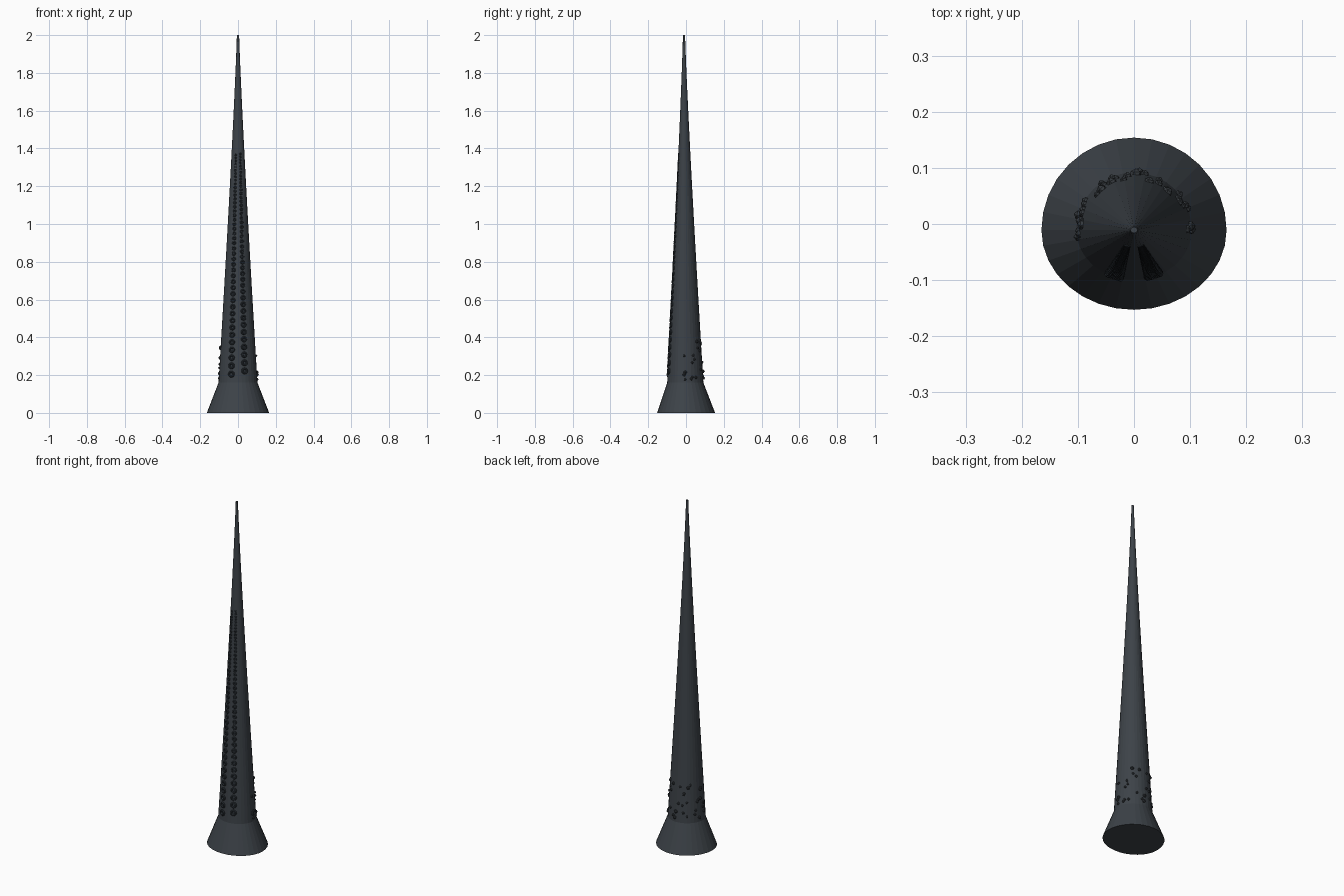
import bpy, bmesh, math, random
from mathutils import Vector, Matrix

if "Cube" in bpy.data.objects:
    bpy.data.objects.remove(bpy.data.objects["Cube"])

random.seed(4)
CY = -0.011          # axis of the tentacle
SIDES = 32
FRONT = 0.86         # front half is flattened


def material(name, rgb):
    m = bpy.data.materials.new(name)
    m.diffuse_color = (*rgb, 1)
    m.use_nodes = True
    m.node_tree.nodes["Principled BSDF"].inputs["Base Color"].default_value = m.diffuse_color
    return m


skin = material("dark slate skin", (0.046, 0.055, 0.065))
sucker_mat = material("blue black sucker", (0.028, 0.036, 0.045))
bump_mat = material("charcoal bump", (0.034, 0.040, 0.046))


def radius(z):
    if z < 0.16:
        return 0.165 - (0.165 - 0.103) * z / 0.16
    return 0.006 + 0.097 * (1 - (z - 0.16) / 1.84) ** 1.15


def point(a, z):
    r = radius(z)
    y = math.sin(a) * r
    return Vector((math.cos(a) * r, CY + (y * FRONT if y < 0 else y), z))


def frame(a, z):
    # matrix placing local +z along the outward surface normal
    p = point(a, z)
    du = point(a + 0.01, z) - point(a - 0.01, z)
    dv = point(a, z + 0.01) - point(a, z - 0.01)
    n = du.cross(dv).normalized()
    return Matrix.Translation(p) @ n.to_track_quat('Z', 'Y').to_matrix().to_4x4()


def finish(bm, name, mat):
    bmesh.ops.recalc_face_normals(bm, faces=bm.faces)
    me = bpy.data.meshes.new(name)
    bm.to_mesh(me)
    bm.free()
    me.materials.append(mat)
    ob = bpy.data.objects.new(name, me)
    bpy.context.collection.objects.link(ob)
    return ob


def lathe(bm, rings, close_bottom=True):
    loops = [[bm.verts.new(p) for p in ring] for ring in rings]
    n = len(loops[0])
    for a, b in zip(loops, loops[1:]):
        for i in range(n):
            j = (i + 1) % n
            bm.faces.new((a[i], a[j], b[j], b[i]))
    if close_bottom:
        bm.faces.new(loops[0][::-1])
    bm.faces.new(loops[-1])


# tapering tentacle with flared root
bm = bmesh.new()
heights = [0, 0.08, 0.16] + [0.16 + 1.84 * i / 24 for i in range(1, 25)]
lathe(bm, [[point(2 * math.pi * i / SIDES, z) for i in range(SIDES)] for z in heights])
finish(bm, "tentacle_body", skin)

# two rows of cupped suckers shrinking towards the tip
bm = bmesh.new()
cup = [(1.0, -0.35), (1.0, 0.12), (0.82, 0.36), (0.58, 0.36), (0.38, 0.05)]
for side, z in ((-1, 0.205), (1, 0.222)):
    while z < 1.38:
        s = 0.018 * radius(z) / radius(0.2)
        m = frame(math.radians(-90 + side * 20.5), z)
        lathe(bm, [[m @ Vector((math.cos(t) * k * s, math.sin(t) * k * s, h * s))
                    for t in (2 * math.pi * i / 12 for i in range(12))]
                   for k, h in cup], False)
        z += 2.45 * s
finish(bm, "suckers", sucker_mat)

# scattered bumps around the back of the root
bm = bmesh.new()
for i in range(38):
    a = math.radians(random.uniform(-8, 188))
    z = 0.165 + 0.22 * random.random()
    bmesh.ops.create_icosphere(bm, subdivisions=1, radius=random.uniform(0.007, 0.011),
                               matrix=frame(a, z))
finish(bm, "root_bumps", bump_mat)
